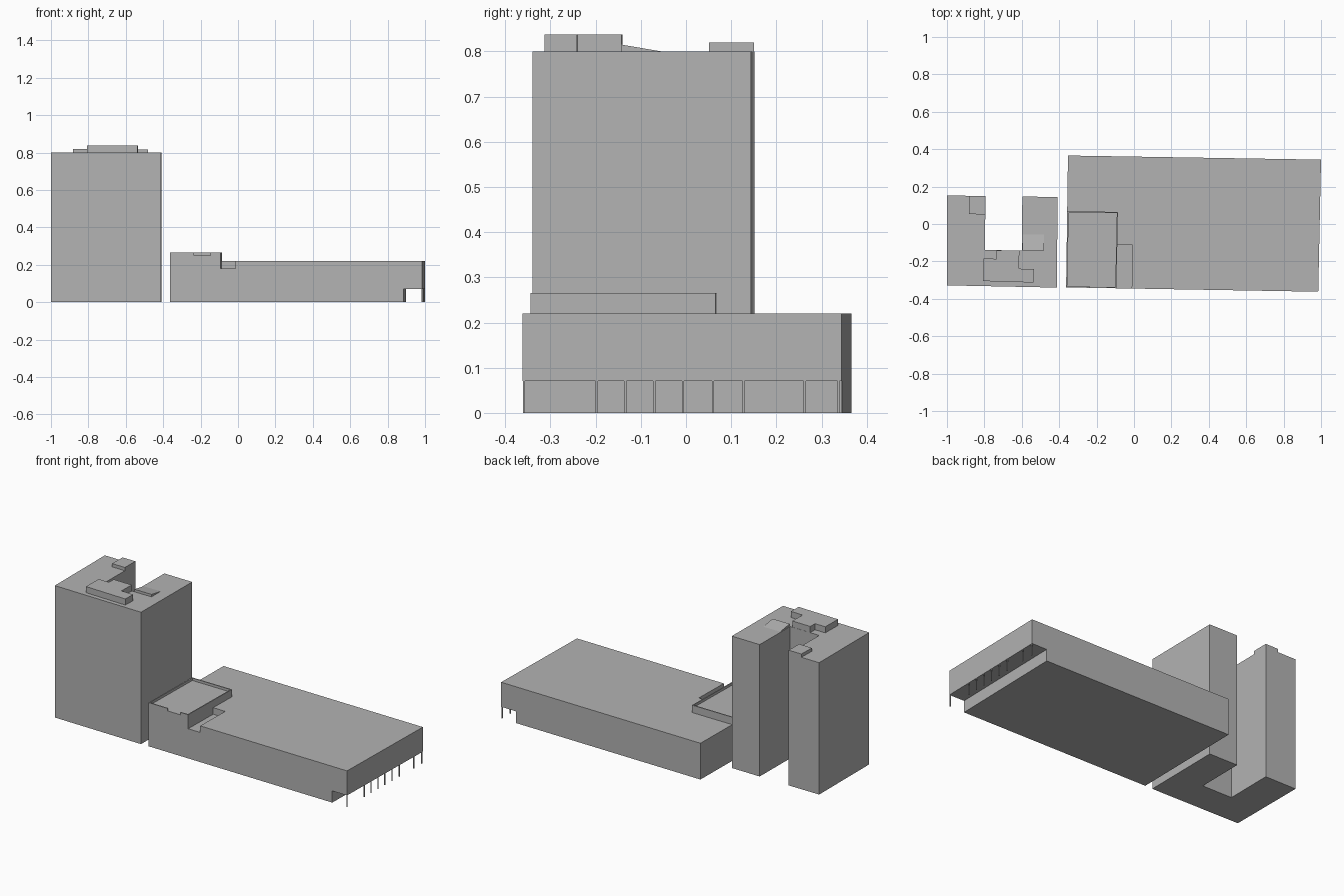
import bpy
import bmesh

cube = bpy.data.objects.get("Cube")
if cube:
    bpy.data.objects.remove(cube, do_unlink=True)

# One plain grey for the whole model
grey = bpy.data.materials.new("concrete grey")
grey.use_nodes = True
colour = (0.45, 0.45, 0.45, 1)
grey.diffuse_color = colour
grey.node_tree.nodes["Principled BSDF"].inputs["Base Color"].default_value = colour


def finish(name, bm):
    bmesh.ops.recalc_face_normals(bm, faces=bm.faces)
    mesh = bpy.data.meshes.new(name)
    bm.to_mesh(mesh)
    bm.free()
    mesh.materials.append(grey)
    obj = bpy.data.objects.new(name, mesh)
    bpy.context.collection.objects.link(obj)
    return obj


def extrude(name, points, direction):
    """Solid made by sweeping a flat outline along a direction."""
    bm = bmesh.new()
    face = bm.faces.new([bm.verts.new(p) for p in points])
    swept = bmesh.ops.extrude_face_region(bm, geom=[face], use_keep_orig=True)
    verts = [v for v in swept["geom"] if isinstance(v, bmesh.types.BMVert)]
    bmesh.ops.translate(bm, verts=verts, vec=direction)
    return finish(name, bm)


def prism(name, outline, low, high):
    return extrude(name, [(x, y, low) for x, y in outline], (0, 0, high - low))


def cut(target, outline, low, high):
    """Subtract a prism from the target, then discard the cutter."""
    cutter = prism("cutter", outline, low, high)
    cutter.hide_render = True
    mod = target.modifiers.new("cut", "BOOLEAN")
    mod.operation = "DIFFERENCE"
    mod.solver = "EXACT"
    mod.object = cutter
    bpy.context.view_layer.objects.active = target
    bpy.ops.object.modifier_apply(modifier=mod.name)
    bpy.data.objects.remove(cutter, do_unlink=True)


# U-shaped tower, open to the back
ROOF = 0.8
prism("tower", [(-1, -0.328), (-0.413, -0.34), (-0.408, 0.144), (-0.597, 0.147),
                (-0.6, -0.142), (-0.797, -0.139), (-0.794, 0.15), (-1, 0.152)], 0, ROOF)

# Rooftop plant rooms
prism("penthouse", [(-0.807, -0.305), (-0.537, -0.313), (-0.535, -0.241),
                    (-0.615, -0.239), (-0.613, -0.143), (-0.735, -0.141),
                    (-0.736, -0.186), (-0.805, -0.185)], ROOF, 0.837)
prism("stair_hut", [(-0.882, 0.053), (-0.795, 0.051), (-0.794, 0.15), (-0.88, 0.151)],
      ROOF, 0.82)
extrude("roof_ramp", [(-0.595, -0.143, ROOF), (-0.595, -0.143, 0.815),
                      (-0.595, -0.055, ROOF)], (0.115, 0, 0))

# Long low block, starting at the height of its raised corner
podium = prism("podium", [(-0.363, -0.339), (0.985, -0.362), (1, 0.344), (-0.353, 0.366)],
               0, 0.265)


def skew(x, y):
    """Slide x along the slightly turned cross-wise edges of the block."""
    return (x + 0.021 * y, y)


# Lower the main roof, leaving the raised corner
cut(podium, [(-0.5, 0.068), skew(-0.087, 0.065), skew(-0.087, -0.5),
             (1.2, -0.5), (1.2, 0.5), (-0.5, 0.5)], 0.22, 0.4)
# Sunken terrace beside the raised corner
cut(podium, [skew(-0.087, -0.5), skew(-0.005, -0.5), skew(-0.005, -0.112),
             skew(-0.087, -0.11)], 0.18, 0.3)
# Sunken roof behind a thin parapet, with a gap at the front
cut(podium, [skew(-0.35, -0.333), skew(-0.093, -0.337), skew(-0.093, 0.058),
             skew(-0.35, 0.061)], 0.25, 0.4)
cut(podium, [(-0.235, -0.5), (-0.147, -0.5), (-0.147, -0.3), (-0.235, -0.3)], 0.25, 0.4)
# Open undercroft at the right-hand end
cut(podium, [skew(0.892, -0.5), (1.2, -0.5), (1.2, 0.5), skew(0.892, 0.5)], -0.1, 0.071)

# Row of slim columns carrying the overhang
W = 0.005
for y in (-0.361, -0.2, -0.137, -0.073, -0.009, 0.057, 0.125, 0.26, 0.335):
    x = 0.985 + 0.0212 * (y + 0.362)
    prism("column", [(x - W, y), (x, y), (x, y + W), (x - W, y + W)], 0, 0.071)
